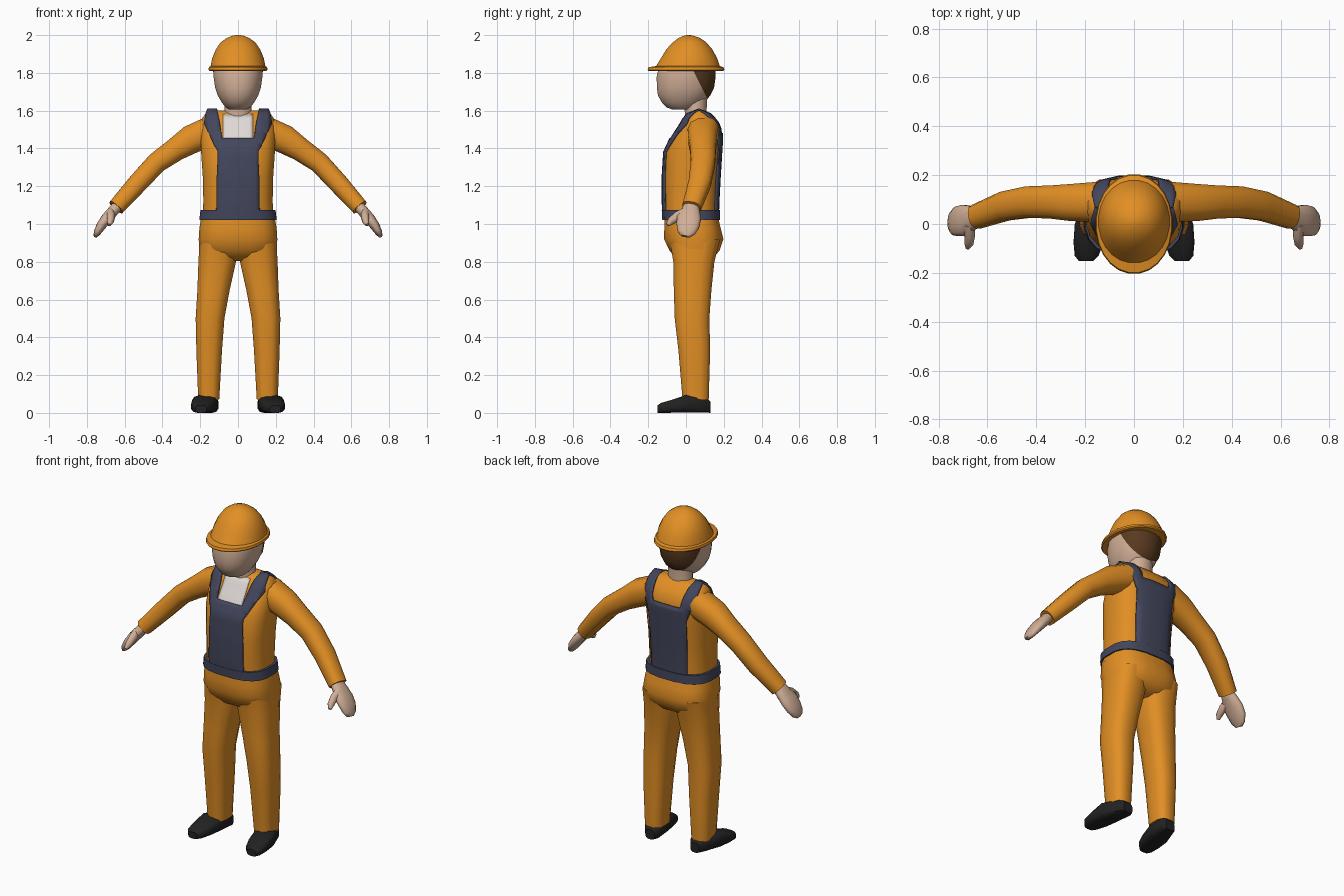
import bpy, bmesh, math
from mathutils import Vector
from mathutils.bvhtree import BVHTree

if "Cube" in bpy.data.objects:
    bpy.data.objects.remove(bpy.data.objects["Cube"])


def mat(name, r, g, b):
    m = bpy.data.materials.new(name)
    m.diffuse_color = (r, g, b, 1)
    m.use_nodes = True
    m.node_tree.nodes["Principled BSDF"].inputs["Base Color"].default_value = m.diffuse_color
    return m


ORANGE = mat("orange cloth", 0.76, 0.275, 0.018)
NAVY = mat("navy cloth", 0.056, 0.062, 0.108)
SKIN = mat("skin", 0.64, 0.43, 0.31)
HAIR = mat("brown hair", 0.10, 0.042, 0.014)
BLACK = mat("black leather", 0.016, 0.016, 0.016)
WHITE = mat("white shirt", 0.74, 0.69, 0.67)


def finish(name, bm, material, angle=40):
    bmesh.ops.recalc_face_normals(bm, faces=bm.faces)
    me = bpy.data.meshes.new(name)
    bm.to_mesh(me)
    bm.free()
    me.materials.append(material)
    ob = bpy.data.objects.new(name, me)
    bpy.context.collection.objects.link(ob)
    bpy.ops.object.select_all(action='DESELECT')
    ob.select_set(True)
    bpy.context.view_layer.objects.active = ob
    bpy.ops.object.shade_smooth_by_angle(angle=math.radians(angle))
    return ob


def loft(rings, sides=16, power=2.4):
    """Skin superellipse rings given as (centre, half axis u, half axis v)."""
    bm = bmesh.new()
    loops = []
    for c, u, v in rings:
        loop = []
        for i in range(sides):
            a = 2 * math.pi * (i + 0.5) / sides
            p, q = math.cos(a), math.sin(a)
            p = math.copysign(abs(p) ** (2 / power), p)
            q = math.copysign(abs(q) ** (2 / power), q)
            loop.append(bm.verts.new(Vector(c) + u * p + v * q))
        loops.append(loop)
    for a, b in zip(loops, loops[1:]):
        for i in range(sides):
            j = (i + 1) % sides
            bm.faces.new((a[i], a[j], b[j], b[i]))
    bm.faces.new(loops[0])
    bm.faces.new(loops[-1])
    return bm


def level(rows, s=1, grow=0.0):
    """Horizontal rings from rows (z, x0, x1, y0, y1)."""
    return [((s * (x0 + x1) / 2, (y0 + y1) / 2, z),
             Vector(((x1 - x0) / 2 + grow, 0, 0)),
             Vector((0, (y1 - y0) / 2 + grow, 0))) for z, x0, x1, y0, y1 in rows]


def centred(rows, **kw):
    """Horizontal rings from rows (z, half width, y0, y1)."""
    return level([(z, -w, w, y0, y1) for z, w, y0, y1 in rows], **kw)


def tube(rows, s, ref):
    """Rings along a path of rows (x, y, z, half size along ref, other half size)."""
    pts = [Vector((s * r[0], r[1], r[2])) for r in rows]
    out = []
    for i, r in enumerate(rows):
        d = (pts[min(i + 1, len(pts) - 1)] - pts[max(i - 1, 0)]).normalized()
        u = (ref - d * ref.dot(d)).normalized()
        out.append((pts[i], u * r[3], d.cross(u) * r[4]))
    return out


# Torso
torso = loft(centred([(1.02, .19, -.115, .165), (1.12, .185, -.12, .168), (1.25, .188, -.12, .175),
                      (1.38, .197, -.112, .183), (1.46, .2, -.075, .188), (1.52, .2, -.035, .182),
                      (1.56, .19, -.012, .15), (1.59, .17, .015, .12), (1.60, .15, .035, .10)]),
             sides=20, power=2.8)
bmesh.ops.recalc_face_normals(torso, faces=torso.faces)
tree = BVHTree.FromBMesh(torso)
finish("torso", torso, ORANGE)


def plate(name, polys, side, material, offset, thick):
    """Cut flat x-z polygons into a grid and press them onto the torso from one side."""
    bm = bmesh.new()
    for poly in polys:
        bm.faces.new([bm.verts.new((x, 0, z)) for x, z in poly])
    cuts = [((x * .03, 0, 0), (1, 0, 0)) for x in range(-6, 7)]
    cuts += [((0, 0, 1.03 + k * .025), (0, 0, 1)) for k in range(24)]
    for co, no in cuts:
        bmesh.ops.bisect_plane(bm, geom=bm.verts[:] + bm.edges[:] + bm.faces[:],
                               plane_co=co, plane_no=no)
    bmesh.ops.remove_doubles(bm, verts=bm.verts, dist=.0005)
    for v in bm.verts:
        hit, n, _, _ = tree.ray_cast(Vector((v.co.x, side, v.co.z)), Vector((0, -side, 0)))
        if hit is None:
            v.co = (v.co.x, .067, 1.607)
        else:
            v.co = hit + n * offset
    ob = finish(name, bm, material)
    m = ob.modifiers.new("thickness", 'SOLIDIFY')
    m.thickness, m.offset = thick, 0


def straps(low, mid, top):
    """Both shoulder straps; each argument is (outer point, inner point)."""
    out = []
    for s in (-1, 1):
        for (a, b), (c, d) in ((low, mid), (mid, top)):
            out.append([(s * x, z) for x, z in (a, c, d, b)])
    return out


# Bib, back panel and shirt
plate("front_bib",
      [[(-.112, 1.04), (.112, 1.04), (.107, 1.38), (.083, 1.45), (-.083, 1.45), (-.107, 1.38)]]
      + straps(((.107, 1.38), (.083, 1.45)), ((.176, 1.53), (.095, 1.53)), ((.16, 1.612), (.112, 1.612))),
      -1, NAVY, .006, .009)
plate("back_panel",
      [[(-.115, 1.04), (.115, 1.04), (.122, 1.4), (.09, 1.48), (-.09, 1.48), (-.122, 1.4)]]
      + straps(((.122, 1.4), (.09, 1.48)), ((.17, 1.53), (.1, 1.53)), ((.16, 1.612), (.112, 1.612))),
      1, NAVY, .006, .009)
plate("shirt_front", [[(-.08, 1.44), (.08, 1.44), (.078, 1.58), (-.078, 1.58)]], -1, WHITE, .002, .004)

# Belt and hips
finish("belt", loft(centred([(1.022, .207, -.127, .182), (1.075, .2, -.13, .182)]), 20, 2.8), NAVY)
finish("hips", loft(centred([(1.035, .197, -.115, .172), (.98, .207, -.117, .185), (.92, .211, -.118, .2),
                             (.86, .208, -.09, .18), (.825, .15, -.06, .15), (.805, .05, -.02, .10)]),
                    16, 2.8), ORANGE)

# Neck, head and hair
finish("neck", loft(centred([(1.54, .078, -.005, .115), (1.60, .072, -.008, .11), (1.68, .072, -.01, .115)]), 16, 2),
       SKIN)
HEAD = [(1.605, .045, -.07, .04), (1.618, .066, -.105, .06), (1.645, .088, -.13, .095), (1.68, .108, -.15, .125),
        (1.72, .122, -.156, .145), (1.78, .131, -.157, .154), (1.83, .13, -.145, .152), (1.9, .1, -.1, .12)]
finish("head", loft(centred(HEAD), 20, 2.2), SKIN, 50)
hair = loft(centred(HEAD[2:-1], grow=.005), 20, 2.2)
bmesh.ops.bisect_plane(hair, geom=hair.verts[:] + hair.edges[:] + hair.faces[:],
                       plane_co=(0, .045, 1.8), plane_no=(0, 1, .5), clear_inner=True)
finish("hair", hair, HAIR, 50)

# Hard hat
finish("hard_hat", loft(centred([(1.81, .152, -.2, .2), (1.816, .158, -.205, .205), (1.83, .155, -.2, .2),
                                 (1.836, .146, -.16, .18), (1.88, .137, -.132, .165), (1.925, .118, -.105, .14),
                                 (1.962, .092, -.07, .108), (1.985, .06, -.04, .075), (1.997, .028, -.01, .04),
                                 (2.0, .01, .005, .022)]), 24, 2.05), ORANGE)

for s, side in ((-1, "right"), (1, "left")):
    # Trouser leg
    finish(side + "_leg", loft(level([(.92, .005, .205, -.09, .185), (.80, .008, .212, -.07, .153),
                                      (.65, .042, .217, -.067, .137), (.5, .07, .226, -.062, .126),
                                      (.33, .083, .222, -.042, .13), (.07, .098, .212, -.02, .122)], s),
                               12, 2.8), ORANGE)
    # Shoe, lofted from heel to toe with rows (y, centre x, half width, height)
    shoe = [(.13, .15, .03, .06), (.105, .152, .05, .085), (.0, .176, .068, .095), (-.075, .186, .063, .07),
            (-.13, .194, .05, .054), (-.152, .196, .03, .04)]
    finish(side + "_shoe", loft([((s * x, y, h / 2), Vector((w, 0, 0)), Vector((0, 0, h / 2)))
                                 for y, x, w, h in shoe], 12, 3.2), BLACK)
    # Sleeve
    Y = Vector((0, 1, 0))
    finish(side + "_sleeve", loft(tube([(.14, .09, 1.495, .085, .08), (.25, .088, 1.447, .078, .078),
                                        (.33, .09, 1.395, .07, .064), (.43, .09, 1.325, .066, .057),
                                        (.53, .073, 1.217, .061, .054), (.645, .03, 1.088, .051, .046)], s, Y),
                                  12, 2.4), ORANGE)
    # Hand and thumb
    finish(side + "_hand", loft(tube([(.625, .03, 1.11, .034, .03), (.66, .025, 1.07, .05, .03),
                                      (.695, .015, 1.03, .066, .03), (.725, .01, .99, .062, .026),
                                      (.745, .0, .955, .048, .019), (.755, -.005, .935, .025, .01)], s, Y),
                                12, 2.3), SKIN, 60)
    finish(side + "_thumb", loft(tube([(.675, .0, 1.06, .022, .03), (.672, -.045, 1.04, .022, .026),
                                       (.676, -.08, 1.015, .019, .02), (.682, -.097, .995, .009, .01)],
                                      s, Vector((1, 0, 0))), 10, 2), SKIN, 60)
